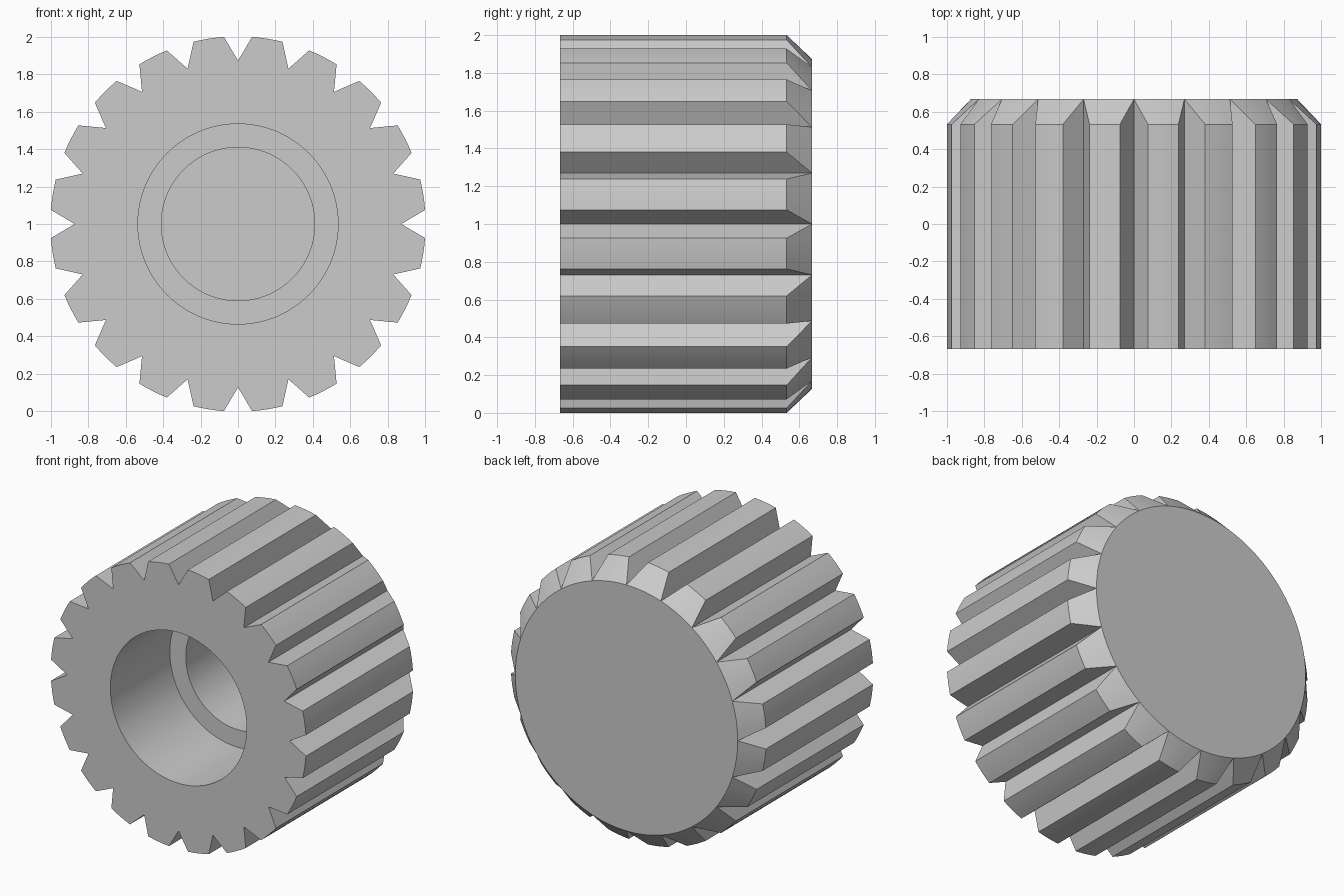
import bpy, bmesh, math

cube = bpy.data.objects.get("Cube")
if cube:
    bpy.data.objects.remove(cube, do_unlink=True)

TEETH = 20
TIP, ROOT = 1.003, 0.873             # tooth tip and notch bottom radii
FRONT, SHOULDER, BACK = -0.667, 0.533, 0.667
BORE, HOLE = 0.535, 0.41             # stepped blind bore radii
STEP, FLOOR = 0.0, 0.533
PITCH = math.tau / TEETH
NOTCH = math.asin(0.075 / TIP)       # half-angle of a notch mouth
ARC = 4                              # segments along each tooth tip

# One tooth as (angle, radius, angle where it meets the back rim)
tooth = [(0, ROOT, 0)]
for i in range(ARC + 1):
    t = i / ARC
    tooth.append((NOTCH + t * (PITCH - 2 * NOTCH), TIP, t * PITCH))
columns = [(k * PITCH + a, r, k * PITCH + b)
           for k in range(TEETH) for a, r, b in tooth]

bm = bmesh.new()


def ring(points, y):
    return [bm.verts.new((r * math.sin(a), y, 1 + r * math.cos(a)))
            for a, r in points]


def circle(radius, y):
    return ring([(a, radius) for a, _, _ in columns], y)


outline = [(a, r) for a, r, _ in columns]
rim = [(b, ROOT) for _, _, b in columns]

# Rings from the bore floor, out over the front face and along the teeth
rings = [circle(HOLE, FLOOR), circle(HOLE, STEP), circle(BORE, STEP),
         circle(BORE, FRONT), ring(outline, FRONT),
         ring(outline, SHOULDER), ring(rim, BACK)]
for lower, upper in zip(rings, rings[1:]):
    for i in range(len(columns)):
        j = (i + 1) % len(columns)
        bm.faces.new((lower[i], lower[j], upper[j], upper[i]))
bm.faces.new(rings[0])
bm.faces.new(rings[-1])

# Tooth corners and notch bottoms meet at the chamfered back rim
bmesh.ops.remove_doubles(bm, verts=bm.verts, dist=0.0001)
bmesh.ops.recalc_face_normals(bm, faces=bm.faces)

mesh = bpy.data.meshes.new("pinion_gear")
bm.to_mesh(mesh)
bm.free()
gear = bpy.data.objects.new("pinion_gear", mesh)
bpy.context.collection.objects.link(gear)

# Plain grey metal
grey = bpy.data.materials.new("plain_grey")
grey.use_nodes = True
colour = (0.6, 0.6, 0.6, 1)
grey.diffuse_color = colour
grey.node_tree.nodes["Principled BSDF"].inputs["Base Color"].default_value = colour
mesh.materials.append(grey)

bpy.ops.object.select_all(action="DESELECT")
gear.select_set(True)
bpy.context.view_layer.objects.active = gear
bpy.ops.object.shade_smooth_by_angle(angle=math.radians(25))
